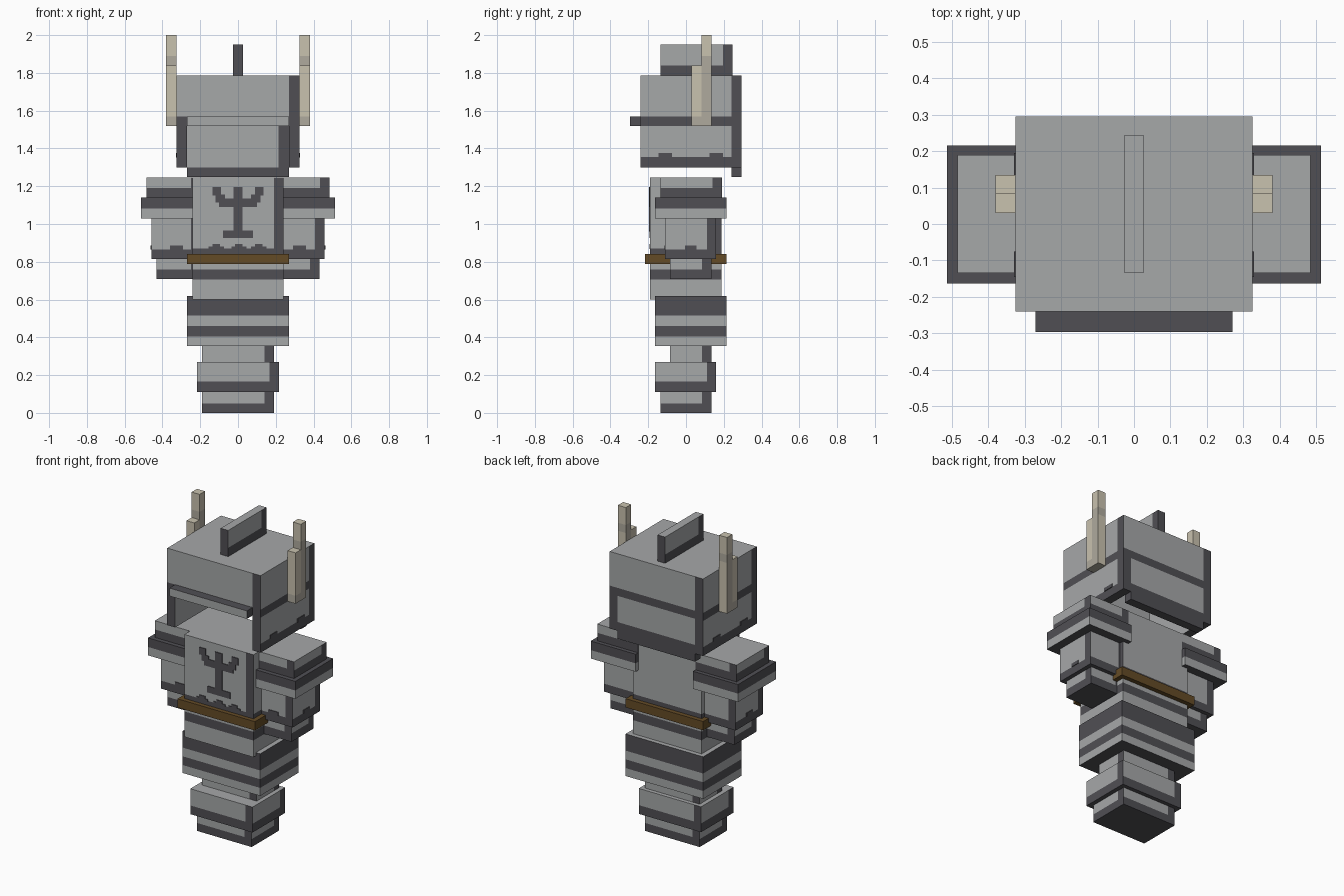
import bpy, bmesh
from mathutils import Vector

if "Cube" in bpy.data.objects:
    bpy.data.objects.remove(bpy.data.objects["Cube"])


def material(name, rgb):
    lin = [(c / 255 / 12.92) if c < 11 else ((c / 255 + 0.055) / 1.055) ** 2.4 for c in rgb]
    m = bpy.data.materials.new(name)
    m.diffuse_color = (*lin, 1)
    m.use_nodes = True
    m.node_tree.nodes["Principled BSDF"].inputs["Base Color"].default_value = m.diffuse_color
    return m


LIGHT = material("light_steel", (166, 168, 169))
DARK = material("dark_steel", (80, 79, 84))
BROWN = material("belt_brown", (100, 75, 38))
CREAM = material("horn_cream", (201, 194, 175))
DUSTY = material("horn_shade", (175, 170, 158))


def box(name, x, y, z, bands=(), edge=0, mats=(LIGHT, DARK), top=0, bottom=1,
        plain_back=False, rule=None):
    """Box with painted height bands and a strip along the right edge of each side."""
    bm = bmesh.new()
    bmesh.ops.create_cube(bm, size=1)
    lo, hi = Vector((x[0], y[0], z[0])), Vector((x[1], y[1], z[1]))
    for v in bm.verts:
        v.co = Vector([lo[i] + (v.co[i] + 0.5) * (hi[i] - lo[i]) for i in range(3)])

    def cut(axis, value):
        if lo[axis] + 1e-4 < value < hi[axis] - 1e-4:
            co, no = Vector(), Vector()
            co[axis], no[axis] = value, 1
            bmesh.ops.bisect_plane(bm, geom=bm.verts[:] + bm.edges[:] + bm.faces[:],
                                   plane_co=co, plane_no=no)

    for b in bands:
        cut(2, b[0])
        cut(2, b[1])
    if edge:
        for axis in (0, 1):
            cut(axis, lo[axis] + edge)
            cut(axis, hi[axis] - edge)
    bm.normal_update()
    for f in bm.faces:
        c, n = f.calc_center_median(), f.normal
        if n.z > 0.5:
            i = top
        elif n.z < -0.5:
            i = bottom
        else:
            right = Vector((-n.y, n.x, 0))
            limit = max(right.dot(lo), right.dot(hi))
            strip = right.dot(c) > limit - edge and not (plain_back and n.y > 0.5)
            i = int(strip or any(a < c.z < b for a, b in bands))
        if rule:
            r = rule(c, n)
            i = i if r is None else r
        f.material_index = i
    me = bpy.data.meshes.new(name)
    bm.to_mesh(me)
    bm.free()
    for m in mats:
        me.materials.append(m)
    ob = bpy.data.objects.new(name, me)
    bpy.context.collection.objects.link(ob)
    return ob


def plate(name, x, y, z):
    box(name, x, y, z, mats=(DARK, DARK))


def pair(name, x, *args, **kw):
    """Same box on both sides of the body."""
    box("right_" + name, x, *args, **kw)
    box("left_" + name, (-x[1], -x[0]), *args, **kw)


# Feet, boots and legs
box("foot", (-.19, .19), (-.135, .135), (0, .11), [(0, .05)], .05)
box("boot", (-.217, .217), (-.165, .16), (.11, .27), [(.11, .165)], .05)
box("leg", (-.19, .19), (-.085, .135), (.27, .355), edge=.05)

# Skirt and lower tunic
box("skirt", (-.27, .27), (-.165, .215), (.355, .62), [(.405, .46), (.515, .62)])
box("lower_tunic", (-.24, .24), (-.19, .187), (.60, .79), [(.705, .76)])

# Belt
box("belt", (-.27, .27), (-.217, .215), (.787, .842), mats=(BROWN, BROWN))

# Torso with scalloped hem
box("torso", (-.24, .24), (-.19, .187), (.842, 1.245), [(.842, .87)], .05, plain_back=True)
for cx in (-.115, .005, .11):
    for half, top in ((.04, .88), (.02, .895)):
        plate("hem_scallop", (cx - half, cx + half), (-.194, -.189), (.868, top))

# Chest ornament: stem, foot and curled branches
plate("ornament_stem", (-.024, .024), (-.195, -.189), (.96, 1.195))
plate("ornament_foot", (-.08, .08), (-.194, -.189), (.925, .965))
for s in (-1, 1):
    for a, b, z0, z1 in ((.0, .10, 1.09, 1.115), (.02, .12, 1.115, 1.135),
                         (.07, .12, 1.135, 1.155), (.09, .135, 1.15, 1.195)):
        plate("ornament_branch", tuple(sorted((s * a, s * b))), (-.194, -.189), (z0, z1))

# Arms: hand, sleeve, band, shoulder pad
pair("hand", (.2, .432), (-.085, .135), (.708, .815), [(.708, .76)], .05)
pair("sleeve", (.2, .458), (-.11, .16), (.815, 1.03), [(.815, .865)], .05)
pair("arm_band", (.2, .513), (-.163, .215), (1.03, 1.14), [(1.083, 1.14)], top=1)
pair("shoulder_pad", (.2, .485), (-.135, .19), (1.14, 1.245), [(1.14, 1.19)], .05)
for s in (-1, 1):
    plate("sleeve_scallop", (s * .325 - .035, s * .325 + .035), (-.114, -.109), (.864, .885))
    plate("sleeve_scallop", tuple(sorted((s * .456, s * .462))), (-.005, .055), (.864, .885))

# Helmet: crown, front, cheeks and back
box("helmet_crown", (-.27, .27), (-.185, .24), (1.73, 1.785))
box("helmet_front", (-.27, .27), (-.24, -.185), (1.52, 1.785))


def cheek_rule(c, n):
    if n.y < -.5:
        return int(c.x > 0 or c.z < 1.57)
    if n.x * c.x < 0:
        return 0


for side, s in (("right", 1), ("left", -1)):
    box(side + "_cheek", tuple(sorted((s * .27, s * .325))), (-.24, .24 + .055), (1.30, 1.785),
        [(1.30, 1.355), (1.52, 1.57)], .0549, rule=lambda c, n: (
            (int(c.x < 0 or c.z < 1.57)) if n.y > .5 else cheek_rule(c, n)))
    for cy in (-.11, .16):
        plate("cheek_scallop", tuple(sorted((s * .324, s * .329))), (cy - .035, cy + .035), (1.353, 1.375))


def back_rule(c, n):
    if n.y < -.5:
        return int(c.x > .215 or c.z < 1.30)


box("helmet_back", (-.27, .27), (.24, .295), (1.25, 1.785),
    [(1.25, 1.30), (1.30, 1.355), (1.52, 1.57)], .0545, plain_back=True, rule=back_rule)

# Brow guard: dark except its front
box("brow_guard", (-.27, .27), (-.297, -.24), (1.52, 1.57), top=1,
    rule=lambda c, n: 1 if abs(n.x) > .5 else None)

# Crest with dark ends
box("crest", (-.026, .026), (-.135, .245), (1.785, 1.95), [(1.785, 1.84)], .05,
    rule=lambda c, n: 1 if abs(n.y) > .5 else None)

# Horns: short front block and tall rear spike
pair("horn_base", (.325, .38), (.03, .082), (1.52, 1.84), [(1.52, 1.57)],
     mats=(CREAM, DUSTY))
pair("horn_spike", (.325, .38), (.082, .135), (1.52, 2.0), [(1.52, 1.84), (1.84, 1.89)],
     mats=(CREAM, DUSTY), rule=lambda c, n: 0 if abs(n.y) > .5 and c.z < 1.84 else None)
